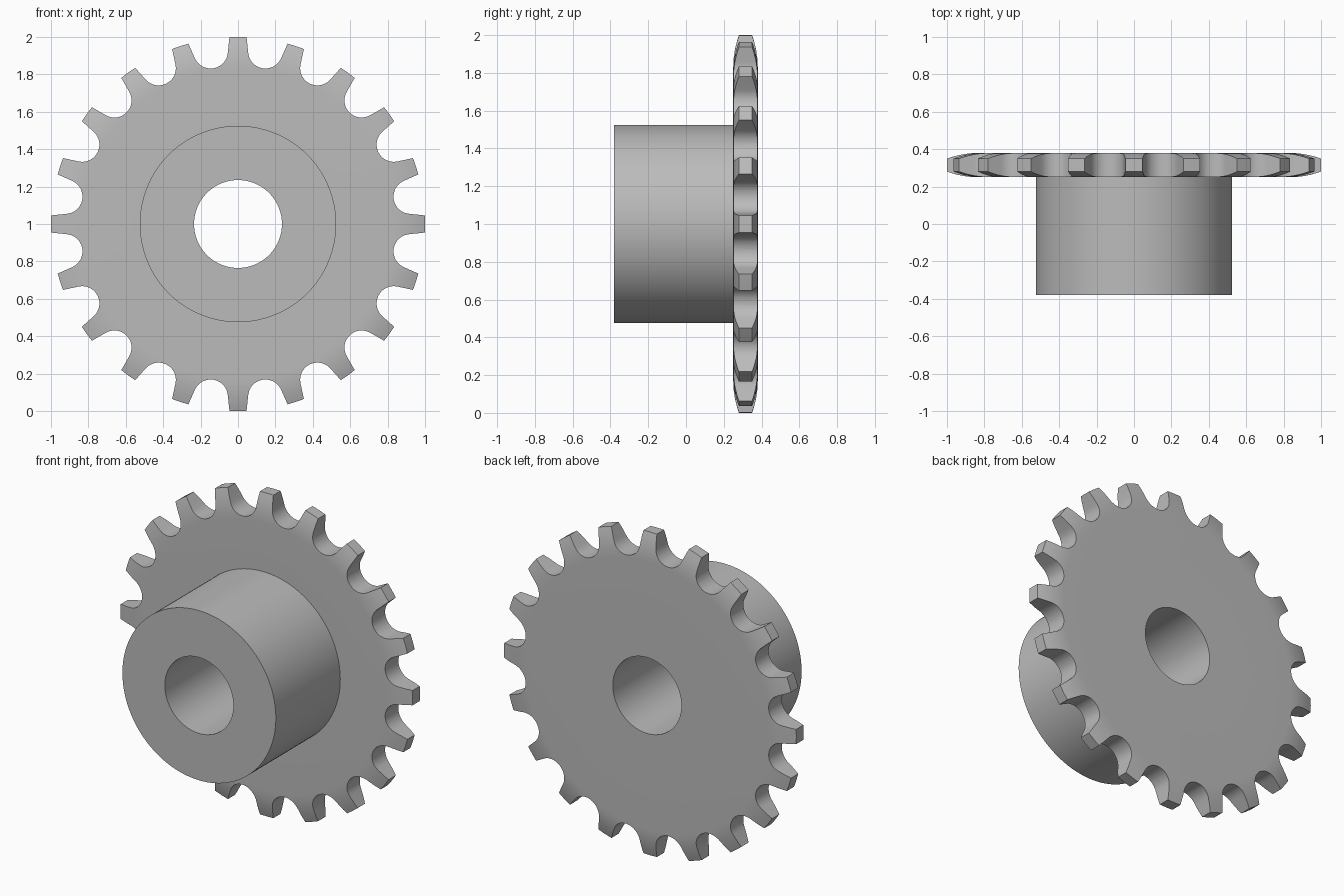
import bpy, bmesh, math
from mathutils import Matrix, Vector

cube = bpy.data.objects.get("Cube")
if cube:
    bpy.data.objects.remove(cube, do_unlink=True)

TEETH = 20
BORE_R, HUB_R, TIP_R = 0.235, 0.525, 1.0
HUB_Y, PLATE_Y, BACK_Y = -0.38, 0.25, 0.38
CROWN_R, CROWN_DROP = 0.83, 0.03
CENTRE = Vector((0, 0, 1))

steel = bpy.data.materials.new("grey_steel")
steel.use_nodes = True
grey = (0.5, 0.5, 0.5, 1)
steel.diffuse_color = grey
steel.node_tree.nodes["Principled BSDF"].inputs["Base Color"].default_value = grey


def make_object(name, bm):
    bmesh.ops.recalc_face_normals(bm, faces=bm.faces)
    mesh = bpy.data.meshes.new(name)
    bm.to_mesh(mesh)
    bm.free()
    mesh.materials.append(steel)
    obj = bpy.data.objects.new(name, mesh)
    obj.location = CENTRE
    bpy.context.collection.objects.link(obj)
    return obj


def lathe(name, profile, steps):
    """Spin a closed (radius, y) profile around the y axis."""
    bm = bmesh.new()
    verts = [bm.verts.new((r, y, 0)) for r, y in profile]
    edges = [bm.edges.new((v, verts[i - 1])) for i, v in enumerate(verts)]
    bmesh.ops.spin(bm, geom=verts + edges, cent=(0, 0, 0), axis=(0, 1, 0),
                   angle=math.tau, steps=steps)
    bmesh.ops.remove_doubles(bm, verts=bm.verts, dist=1e-4)
    return make_object(name, bm)


# Sprocket body: bore, hub and a plate with a crowned rim
crown = [(t / 6, CROWN_DROP * (t / 6) ** 2) for t in range(7)]
front_rim = [(CROWN_R + (TIP_R - CROWN_R) * t, PLATE_Y + d) for t, d in crown]
back_rim = [(r, PLATE_Y + BACK_Y - y) for r, y in reversed(front_rim)]
profile = [(BORE_R, HUB_Y), (HUB_R, HUB_Y), (HUB_R, PLATE_Y),
           *front_rim, *back_rim, (HUB_R, BACK_Y), (BORE_R, BACK_Y)]
sprocket = lathe("sprocket", profile, 120)

# Tooth gap outline: round seat opening into slightly tapered flanks
SEAT_R, SEAT_CENTRE, SWEEP, SEGMENTS = 0.092, 0.935, math.radians(75), 20
gap = []
for i in range(SEGMENTS + 1):
    a = SWEEP * (2 * i / SEGMENTS - 1)
    gap.append((SEAT_CENTRE - SEAT_R * math.cos(a), SEAT_R * math.sin(a)))
u, v = gap[-1]
reach = 0.15
flank = (u + reach, v + reach * math.tan(math.pi / 2 - SWEEP))
gap += [flank, (flank[0], -flank[1])]

# One cutter holding every gap
bm = bmesh.new()
for k in range(TEETH):
    turn = Matrix.Rotation(math.tau * (k + 0.5) / TEETH, 3, 'Y')
    face = bm.faces.new([bm.verts.new(turn @ Vector((p, 0.1, q))) for p, q in gap])
    sides = bmesh.ops.extrude_face_region(bm, geom=[face])
    moved = [g for g in sides["geom"] if isinstance(g, bmesh.types.BMVert)]
    bmesh.ops.translate(bm, verts=moved, vec=(0, 0.4, 0))
cutter = make_object("tooth_gap_cutter", bm)
cutter.hide_render = True

# Cut the teeth, then drop the cutter
cut = sprocket.modifiers.new("tooth_gaps", 'BOOLEAN')
cut.operation = 'DIFFERENCE'
cut.solver = 'EXACT'
cut.object = cutter
bpy.ops.object.select_all(action='DESELECT')
sprocket.select_set(True)
bpy.context.view_layer.objects.active = sprocket
bpy.ops.object.modifier_apply(modifier=cut.name)
bpy.data.objects.remove(cutter, do_unlink=True)
bpy.ops.object.shade_smooth_by_angle(angle=math.radians(30))
